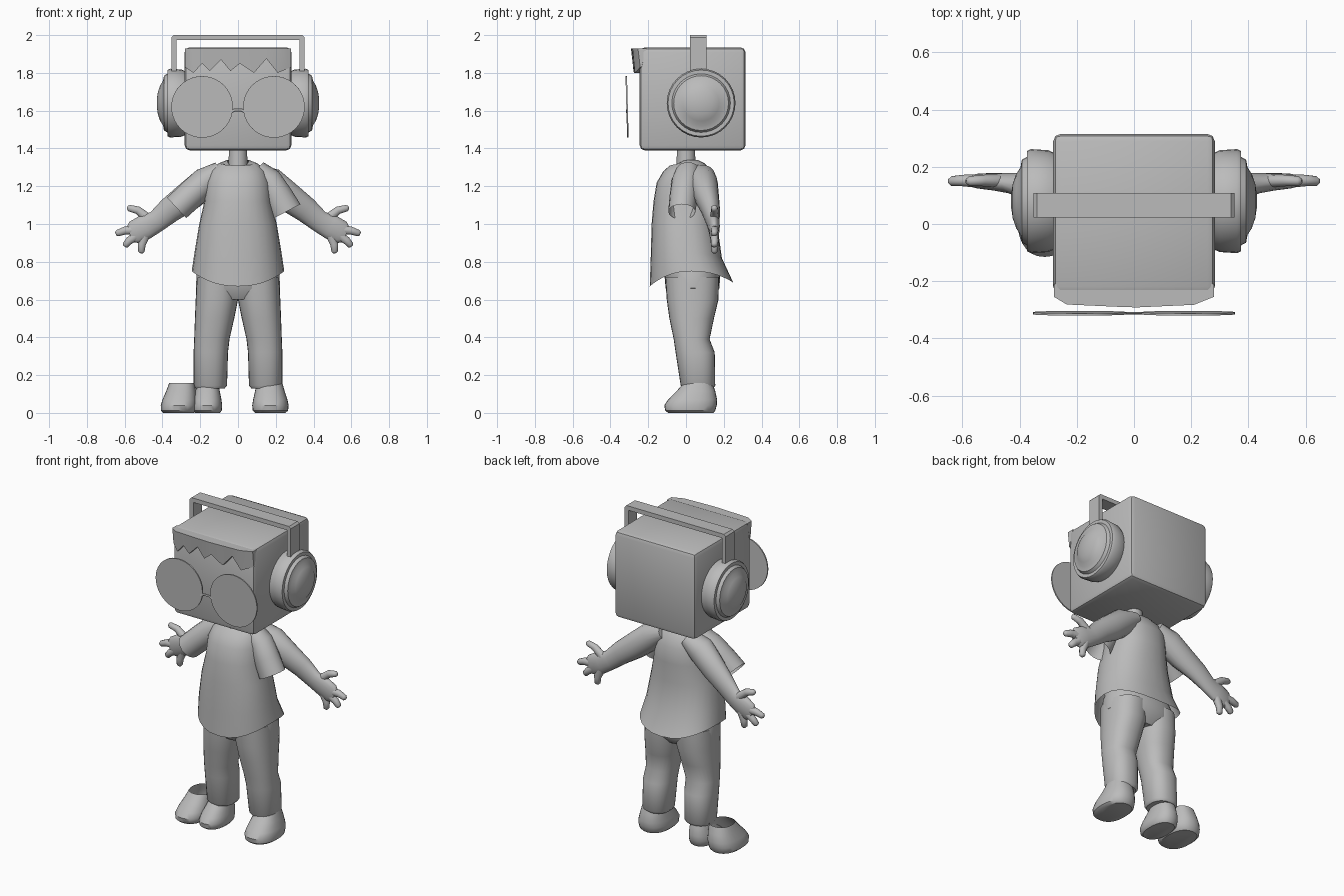
import bpy, bmesh, math
from mathutils import Vector, Matrix

if "Cube" in bpy.data.objects:
    bpy.data.objects.remove(bpy.data.objects["Cube"])

grey = bpy.data.materials.new("plain_grey")
grey.diffuse_color = (0.5, 0.5, 0.5, 1)
grey.use_nodes = True
grey.node_tree.nodes["Principled BSDF"].inputs["Base Color"].default_value = grey.diffuse_color


def finish(name, bm, angle=40):
    """Turn a bmesh into a smooth shaded object."""
    bmesh.ops.recalc_face_normals(bm, faces=bm.faces[:])
    me = bpy.data.meshes.new(name)
    bm.to_mesh(me)
    bm.free()
    ob = bpy.data.objects.new(name, me)
    bpy.context.collection.objects.link(ob)
    me.materials.append(grey)
    bpy.ops.object.select_all(action='DESELECT')
    ob.select_set(True)
    bpy.context.view_layer.objects.active = ob
    bpy.ops.object.shade_smooth_by_angle(angle=math.radians(angle))
    return ob


def loft(name, rings, caps=(True, True), bm=None, done=True):
    """Skin a list of closed point rings."""
    bm = bm or bmesh.new()
    vs = [[bm.verts.new(p) for p in r] for r in rings]
    n = len(vs[0])
    for a, b in zip(vs, vs[1:]):
        for i in range(n):
            bm.faces.new((a[i], a[(i + 1) % n], b[(i + 1) % n], b[i]))
    if caps[0]:
        bm.faces.new(vs[0][::-1])
    if caps[1]:
        bm.faces.new(vs[-1])
    return finish(name, bm) if done else bm


def level(z, x0, x1, yf, yb, dropf=0, dropb=0, n=28, p=2.3):
    """Rounded horizontal section; front and back may hang lower."""
    pts = []
    for i in range(n):
        a = 2 * math.pi * i / n
        c, s = math.cos(a), math.sin(a)
        u = math.copysign(abs(c) ** (2 / p), c)
        v = math.copysign(abs(s) ** (2 / p), s)
        pts.append(Vector(((x0 + x1) / 2 + u * (x1 - x0) / 2,
                           (yf + yb) / 2 + v * (yb - yf) / 2,
                           z - s * s * (dropf if s < 0 else dropb))))
    return pts


def tube_rings(path, n=16):
    """Rings round a path of (x, y, z, half depth in y, half width)."""
    rings = []
    for i, (x, y, z, ry, rw) in enumerate(path):
        a, b = path[max(i - 1, 0)], path[min(i + 1, len(path) - 1)]
        t = Vector((b[0] - a[0], 0, b[2] - a[2])).normalized()
        w = t.cross(Vector((0, 1, 0)))
        rings.append([Vector((x, y, z)) + Vector((0, ry * math.cos(k), 0)) + w * rw * math.sin(k)
                      for k in (2 * math.pi * j / n for j in range(n))])
    return rings


def flip(path, sx):
    return [(sx * q[0],) + tuple(q[1:]) for q in path]


def prism(name, outline, y0, y1, bevel=0):
    """Extrude an x-z outline along y."""
    bm = bmesh.new()
    f = bm.faces.new([bm.verts.new((x, y0, z)) for x, z in outline])
    ext = bmesh.ops.extrude_face_region(bm, geom=[f])["geom"]
    for v in ext:
        if isinstance(v, bmesh.types.BMVert):
            v.co.y = y1
    if bevel:
        bmesh.ops.bevel(bm, geom=bm.edges[:], offset=bevel, segments=1, affect='EDGES')
    return finish(name, bm, 30)


# Boxy head with softened edges
bm = bmesh.new()
bmesh.ops.create_cube(bm, size=1, matrix=Matrix.Translation((0, 0.035, 1.6625))
                      @ Matrix.Diagonal((0.565, 0.56, 0.545, 1)))
bmesh.ops.bevel(bm, geom=bm.edges[:], offset=0.026, segments=2, profile=0.5, affect='EDGES')
finish("head", bm)

# Zigzag hair fringe, proud of the face and bowed at the middle
zig = [(-0.28, 1.83), (-0.235, 1.80), (-0.19, 1.85), (-0.15, 1.81), (-0.09, 1.87), (-0.04, 1.81),
       (0.01, 1.85), (0.085, 1.80), (0.15, 1.875), (0.21, 1.80), (0.28, 1.83)]
bm = bmesh.new()
cols = []
for x, z in zig:
    yo = -0.292 + 0.045 * abs(x) + (0.025 if abs(x) > 0.27 else 0)
    cols.append([bm.verts.new(c) for c in ((x, -0.21, 1.93), (x, yo, 1.93),
                                           (x, yo + 0.012, z), (x, -0.235, z))])
for a, b in zip(cols, cols[1:]):
    for i in range(4):
        j = (i + 1) % 4
        bm.faces.new((a[i], a[j], b[j], b[i]))
bm.faces.new(cols[0])
bm.faces.new(cols[-1])
finish("hair_fringe", bm)

# Headphone band
prism("headphone_band",
      [(-0.352, 1.78), (-0.352, 1.988), (-0.34, 2.0), (0.34, 2.0), (0.352, 1.988), (0.352, 1.78),
       (0.325, 1.78), (0.325, 1.973), (-0.325, 1.973), (-0.325, 1.78)], 0.022, 0.108)

# Ear cups: stepped lathe with a domed centre
cup = [(0.27, 0.165), (0.30, 0.178), (0.36, 0.182), (0.374, 0.175), (0.374, 0.155),
       (0.392, 0.145), (0.397, 0.118), (0.412, 0.095), (0.424, 0.06), (0.43, 0.02)]
for sx, side in ((1, "right"), (-1, "left")):
    loft("ear_cup_" + side,
         [[Vector((sx * x, 0.08 + r * math.cos(a), 1.64 + r * math.sin(a)))
           for a in (2 * math.pi * k / 32 for k in range(32))] for x, r in cup])

    # Round spectacle lens
    bm = bmesh.new()
    bmesh.ops.create_cone(bm, cap_ends=True, segments=40, radius1=0.163, radius2=0.163, depth=0.008,
                          matrix=Matrix.Translation((sx * 0.19, -0.312, 1.62))
                          @ Matrix.Rotation(math.radians(91.5), 4, 'X'))
    finish("lens_" + side, bm)

# Spectacle bridge
loft("lens_bridge", tube_rings([(-0.04, -0.312, 1.59, 0.005, 0.008), (-0.02, -0.312, 1.603, 0.005, 0.008),
                                (0.02, -0.312, 1.603, 0.005, 0.008), (0.04, -0.312, 1.59, 0.005, 0.008)], 8))

# Neck
loft("neck", [level(z, -r, r, -r, r, p=2) for z, r in ((1.22, 0.06), (1.30, 0.05), (1.41, 0.048))])

# Loose shirt body, open at hem and collar
shirt = [(0.75, 0.245, -0.192, 0.25, 0.08, 0.06), (0.85, 0.23, -0.187, 0.19, 0.04, 0.03),
         (1.0, 0.205, -0.182, 0.165, 0, 0), (1.12, 0.178, -0.172, 0.17, 0, 0),
         (1.22, 0.172, -0.155, 0.165, 0, 0), (1.28, 0.148, -0.12, 0.135, 0, 0),
         (1.32, 0.105, -0.085, 0.10, 0.01, 0), (1.338, 0.06, -0.055, 0.065, 0.05, 0)]
loft("shirt", [level(z, -h, h, f, b, df, db) for z, h, f, b, df, db in shirt], (False, False))

# Sleeves: one hangs lower, both sit a little ahead of the arms
loft("sleeve_right", tube_rings([(0.10, 0.01, 1.29, 0.06, 0.05), (0.16, 0.0, 1.235, 0.075, 0.07),
                                 (0.21, -0.012, 1.15, 0.075, 0.078), (0.255, -0.022, 1.065, 0.072, 0.085)]),
     (True, False))
loft("sleeve_left", tube_rings([(-0.09, 0.02, 1.285, 0.07, 0.05), (-0.17, 0.015, 1.225, 0.085, 0.078),
                                (-0.25, -0.005, 1.155, 0.08, 0.076), (-0.325, -0.02, 1.085, 0.075, 0.074)]),
     (True, False))

# Arms with flat hands and four spread fingers
arm = [(0.08, 0.08, 1.27, 0.07, 0.05), (0.17, 0.09, 1.22, 0.078, 0.082), (0.27, 0.11, 1.14, 0.065, 0.078),
       (0.36, 0.13, 1.075, 0.05, 0.068), (0.43, 0.142, 1.015, 0.036, 0.058),
       (0.49, 0.148, 0.985, 0.031, 0.066), (0.545, 0.15, 0.955, 0.026, 0.064), (0.57, 0.15, 0.942, 0.016, 0.045)]
fingers = [((0.465, 1.02), (0.53, 1.073), (0.587, 1.087)), ((0.54, 0.97), (0.60, 0.965), (0.648, 0.948)),
           ((0.53, 0.945), (0.575, 0.912), (0.602, 0.882)), ((0.49, 0.945), (0.51, 0.89), (0.512, 0.845))]
for sx, side in ((1, "right"), (-1, "left")):
    bm = loft("", tube_rings(flip(arm, sx)), done=False)
    for (ax, az), (bx, bz), (cx, cz) in fingers:
        path = [(ax, 0.15, az, 0.024, 0.028), (bx, 0.152, bz, 0.02, 0.022),
                (cx * 0.8 + bx * 0.2, 0.15, cz * 0.8 + bz * 0.2, 0.017, 0.018), (cx, 0.15, cz, 0.008, 0.009)]
        loft("", tube_rings(flip(path, sx), 10), bm=bm, done=False)
    finish("arm_" + side, bm, 60)

# Trousers: hips and two legs
loft("trouser_hips", [level(0.60, -0.15, 0.15, -0.07, 0.13), level(0.66, -0.222, 0.222, -0.108, 0.178),
                      level(0.74, -0.22, 0.22, -0.115, 0.18), level(0.84, -0.19, 0.19, -0.11, 0.14)])
leg = [(0.13, 0.07, 0.225, -0.02, 0.145), (0.145, 0.058, 0.235, -0.028, 0.155),
       (0.32, 0.053, 0.235, -0.055, 0.152), (0.39, 0.045, 0.232, -0.065, 0.125),
       (0.50, 0.02, 0.228, -0.088, 0.148), (0.60, 0.0, 0.224, -0.102, 0.172), (0.72, -0.01, 0.218, -0.11, 0.175)]
foot = [(0.0, 0.09, 0.25, -0.095, 0.145), (0.012, 0.078, 0.265, -0.11, 0.155), (0.04, 0.075, 0.268, -0.115, 0.163),
        (0.07, 0.08, 0.262, -0.095, 0.165), (0.115, 0.09, 0.247, -0.05, 0.155), (0.158, 0.10, 0.235, -0.012, 0.14)]
for sx, side in ((1, "right"), (-1, "left")):
    loft("trouser_leg_" + side, [level(z, sx * a, sx * b, f, k) for z, a, b, f, k in leg])

# Worn shoe, slimmer bare foot, and the loose hollow shoe beside it
loft("shoe_right", [level(*r) for r in foot])
loft("foot_left", [level(z, -0.16 - (a - 0.165) * 0.85, -0.16 - (b - 0.165) * 0.8, f + 0.01, k - 0.008)
                   for z, a, b, f, k in foot])
loft("loose_shoe", [level(z, -a - 0.145 + z * 0.1, -b - 0.145 + z * 0.1, f, k) for z, a, b, f, k in foot],
     (True, False))
